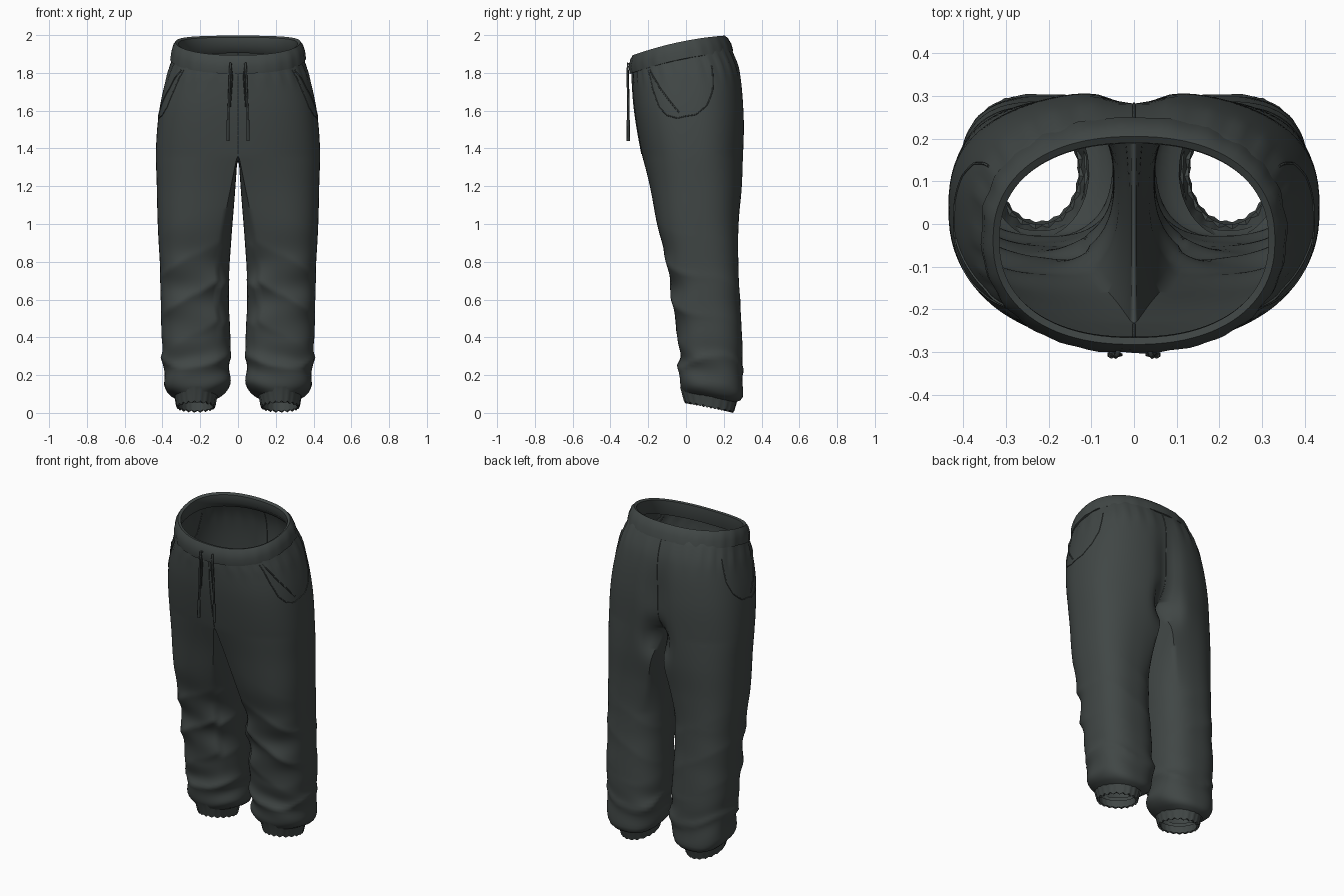
import bpy, bmesh, math
from math import sin, cos, pi, exp

if "Cube" in bpy.data.objects:
    bpy.data.objects.remove(bpy.data.objects["Cube"])


def material(name, rgb):
    m = bpy.data.materials.new(name)
    m.use_nodes = True
    m.diffuse_color = (*rgb, 1)
    m.node_tree.nodes["Principled BSDF"].inputs["Base Color"].default_value = (*rgb, 1)
    return m


FABRIC = material("charcoal fabric", (0.052, 0.062, 0.060))
CORD = material("dark cord", (0.035, 0.042, 0.041))

CROTCH, SPREAD, TOP, BOTTOM = 1.36, 0.6, 1.91, 0.11
OUTER, INNER = 48, 16

# Body sections: height, front, back, outer, inner, tilt
SECTIONS = [
    (BOTTOM, -0.015, 0.265, 0.332, 0.114, -0.2),
    (0.135, -0.03, 0.297, 0.372, 0.07, -0.2),
    (0.18, -0.038, 0.305, 0.393, 0.043, -0.15),
    (0.26, -0.035, 0.303, 0.398, 0.038, -0.05),
    (0.40, -0.046, 0.297, 0.405, 0.04, 0),
    (0.60, -0.075, 0.287, 0.41, 0.048, 0),
    (0.80, -0.105, 0.277, 0.415, 0.043, 0),
    (1.00, -0.158, 0.283, 0.425, 0.03, 0),
    (1.20, -0.197, 0.302, 0.43, 0.015, 0),
    (1.40, -0.24, 0.31, 0.434, 0.003, 0),
    (1.60, -0.273, 0.31, 0.417, 0, 0),
    (1.78, -0.285, 0.287, 0.378, 0, 0.1),
    (1.88, -0.285, 0.238, 0.346, 0, 0.22),
    (TOP, -0.283, 0.216, 0.336, 0, 0.22),
]


def section(z):
    """Smooth interpolation between the body sections."""
    k = 0
    while k < len(SECTIONS) - 2 and z > SECTIONS[k + 1][0]:
        k += 1
    p = [SECTIONS[min(max(k + d, 0), len(SECTIONS) - 1)] for d in (-1, 0, 1, 2)]
    h = p[2][0] - p[1][0]
    t = (z - p[1][0]) / h
    out = []
    for c in range(1, 6):
        m0 = (p[2][c] - p[0][c]) / (p[2][0] - p[0][0]) * h
        m1 = (p[3][c] - p[1][c]) / (p[3][0] - p[1][0]) * h
        out.append((2*t**3 - 3*t*t + 1) * p[1][c] + (t**3 - 2*t*t + t) * m0
                   + (3*t*t - 2*t**3) * p[2][c] + (t**3 - t*t) * m1)
    return out


def spow(v, e=0.8):
    return math.copysign(abs(v) ** e, v)


def bump(z, mid, width):
    return exp(-((z - mid) / width) ** 2)


def crease(phase):
    return 1 - 2 * abs(sin(phase)) ** 0.8


def folds(a, z):
    """Cloth folds: diagonal at the knee, stacked at the ankle, gathered at the waist."""
    front = max(0, cos(a)) ** 0.7
    knee = bump(z, 0.64, 0.2) * (0.2 + front)
    ankle = bump(z, 0.25, 0.09)
    d = 0.010 * knee * crease(15 * z + 1.1 * a + 0.4 * sin(2 * a))
    d += 0.006 * knee * sin(27 * z - 1.8 * a)
    d += 0.009 * ankle * crease(23 * z + 0.8 * sin(2 * a + 1))
    d += 0.006 * ankle * sin(34 * z + 3 * a)
    return d + 0.004 * bump(z, 1.82, 0.06) * sin(26 * a)


def cloth_point(s, z):
    """Half-body surface: s 0..1 runs front to back outside, 1..2 returns inside the leg."""
    front, back, outer, inner, tilt = section(z)
    cy, ry = (front + back) / 2, (back - front) / 2
    t = min(1, max(0, (CROTCH - z) / 0.55))
    # The back seam curves forward under the seat
    cleft = 0.035 * bump(z, 1.55, 0.2) + 0.10 * bump(z, 1.31, 0.1)
    if s <= 1:
        hip_x, hip_y = outer * spow(sin(pi * s)), cy - ry * spow(cos(pi * s))
        a = -SPREAD + s * (pi + 2 * SPREAD)
        hip_a = pi * s
        if s > 0.5:
            hip_y -= cleft * bump(hip_x, 0, 0.065)
    else:
        hip_x, hip_y = 0, back - cleft - (s - 1) * (2 * ry - cleft)
        a = hip_a = pi + SPREAD + (s - 1) * (pi - 2 * SPREAD)
    if z < CROTCH - 0.001:
        hip_x = max(hip_x, inner, 0.003)
    leg_x = (outer + inner) / 2 + (outer - inner) / 2 * spow(sin(a))
    leg_y = cy - ry * spow(cos(a))
    x, y = hip_x + (leg_x - hip_x) * t, hip_y + (leg_y - hip_y) * t
    d = folds(a if t > 0.5 else hip_a, z)
    x += d * sin(a) * (1 if t > 0 else abs(sin(hip_a)))
    y -= d * cos(a)
    dip = 0.03 * sin(pi * (s - 1)) * (1 - t) if s > 1 else 0
    return x, y, z + tilt * y - dip


def finish(ob, mat, mirror=False, angle=50):
    ob.data.materials.append(mat)
    if mirror:
        ob.modifiers.new("Mirror", "MIRROR").merge_threshold = 0.0008
    if ob.type == "MESH":
        bpy.ops.object.select_all(action="DESELECT")
        bpy.context.view_layer.objects.active = ob
        ob.select_set(True)
        bpy.ops.object.shade_smooth_by_angle(angle=math.radians(angle))
    return ob


def skin(name, rows, mat, mirror=False):
    """Join rows of points; a row pair closes into a loop when both have full length."""
    bm = bmesh.new()
    full = max(map(len, rows))
    vs = [[bm.verts.new(p) for p in row] for row in rows]
    for r0, r1 in zip(vs, vs[1:]):
        n = min(len(r0), len(r1))
        for k in range(n if n == full else n - 1):
            j = (k + 1) % full
            bm.faces.new((r0[k], r1[k], r1[j], r0[j]))
    bmesh.ops.recalc_face_normals(bm, faces=bm.faces)
    me = bpy.data.meshes.new(name)
    bm.to_mesh(me)
    bm.free()
    ob = bpy.data.objects.new(name, me)
    bpy.context.collection.objects.link(ob)
    return finish(ob, mat, mirror)


def cord(name, points, radius, mat, mirror=False):
    cu = bpy.data.curves.new(name, "CURVE")
    cu.dimensions = "3D"
    cu.bevel_depth, cu.bevel_resolution = radius, 1
    cu.use_fill_caps = True
    sp = cu.splines.new("POLY")
    sp.points.add(len(points) - 1)
    for p, co in zip(sp.points, points):
        p.co = (*co, 1)
    ob = bpy.data.objects.new(name, cu)
    bpy.context.collection.objects.link(ob)
    return finish(ob, mat, mirror)


def on_cloth(keys, steps=8):
    """Points on the surface along a path of (s, z) keys."""
    pts = []
    for (s0, z0), (s1, z1) in zip(keys, keys[1:]):
        pts += [cloth_point(s0 + (s1 - s0) * k / steps, z0 + (z1 - z0) * k / steps)
                for k in range(steps)]
    return pts + [cloth_point(*keys[-1])]


# Hips and legs
outer_s = [k / OUTER for k in range(OUTER + 1)]
inner_s = [1 + k / INNER for k in range(1, INNER)]
rows = [[cloth_point(s, CROTCH + (TOP - CROTCH) * k / 24) for s in outer_s]
        for k in range(24, 0, -1)]
rows += [[cloth_point(s, CROTCH - (CROTCH - BOTTOM) * k / 80) for s in outer_s + inner_s]
         for k in range(81)]
skin("trouser_body", rows, FABRIC, mirror=True)


# Waistband: outer face, rolled top, inner face; its rim arches over the hips
def band_row(front, back, half, z, gather):
    row = []
    for k in range(96):
        a = 2 * pi * k / 96
        g = 1 + gather * (sin(24 * a) + 0.5 * sin(17 * a))
        x = half * g * spow(sin(a), 0.88)
        y = (front + back) / 2 - (back - front) / 2 * g * spow(cos(a), 0.88)
        arch = 0.018 * max(0, 1 - ((y + 0.05) / 0.25) ** 2)
        row.append((x, y, z + 0.22 * y + arch))
    return row


skin("waistband", [band_row(*r) for r in (
    (-0.275, 0.225, 0.335, 1.855, 0),
    (-0.296, 0.250, 0.358, 1.860, 0.006),
    (-0.302, 0.240, 0.353, 1.90, 0.006),
    (-0.294, 0.222, 0.343, 1.935, 0.004),
    (-0.282, 0.205, 0.330, 1.953, 0),
    (-0.266, 0.190, 0.315, 1.945, 0),
    (-0.264, 0.188, 0.316, 1.90, 0),
    (-0.275, 0.225, 0.335, 1.855, 0))], FABRIC)


# Ribbed ankle cuffs
def cuff_row(rx, ry, z, rib):
    row = []
    for k in range(80):
        a = 2 * pi * k / 80
        g = 1 + rib * sin(20 * a)
        y = 0.122 - ry * g * cos(a)
        row.append((0.223 + rx * g * sin(a), y, z - 0.2 * (y - 0.12) + 0.2 * rib * sin(20 * a)))
    return row


skin("ankle_cuff", [cuff_row(*r) for r in (
    (0.118, 0.154, 0.11, 0), (0.114, 0.147, 0.092, 0.025),
    (0.107, 0.138, 0.06, 0.03), (0.102, 0.130, 0.032, 0.03),
    (0.092, 0.116, 0.034, 0.02), (0.096, 0.124, 0.08, 0))], FABRIC, mirror=True)

# Stitched seams and side pockets
cord("side_pocket_seam", on_cloth([(0.28, 1.85), (0.31, 1.72), (0.345, 1.62), (0.39, 1.575),
     (0.45, 1.56), (0.52, 1.58), (0.58, 1.63), (0.62, 1.70), (0.64, 1.82)]), 0.003, FABRIC, True)
cord("pocket_opening", on_cloth([(0.30, 1.85), (0.36, 1.73), (0.46, 1.59)]), 0.004, FABRIC, True)
cord("front_seam", on_cloth([(0, 1.86), (0, 1.37)], 20), 0.003, FABRIC)
cord("back_seam", on_cloth([(1, 1.87), (1, 1.37)], 20), 0.003, FABRIC)

# Drawstrings with thicker tips
for side, sign in (("left", 1), ("right", -1)):
    cord(side + "_drawstring", [(sign * x, y, z) for x, y, z in (
        (0.035, -0.292, 1.845), (0.04, -0.308, 1.85), (0.043, -0.31, 1.80),
        (0.048, -0.306, 1.66), (0.053, -0.306, 1.50))], 0.006, CORD)
    cord(side + "_string_loop", [(sign * x, y, z) for x, y, z in (
        (0.04, -0.308, 1.85), (0.03, -0.306, 1.78), (0.042, -0.302, 1.62))], 0.004, CORD)
    cord(side + "_drawstring_tip", [(sign * 0.052, -0.306, 1.55),
         (sign * 0.054, -0.306, 1.44)], 0.009, CORD)
